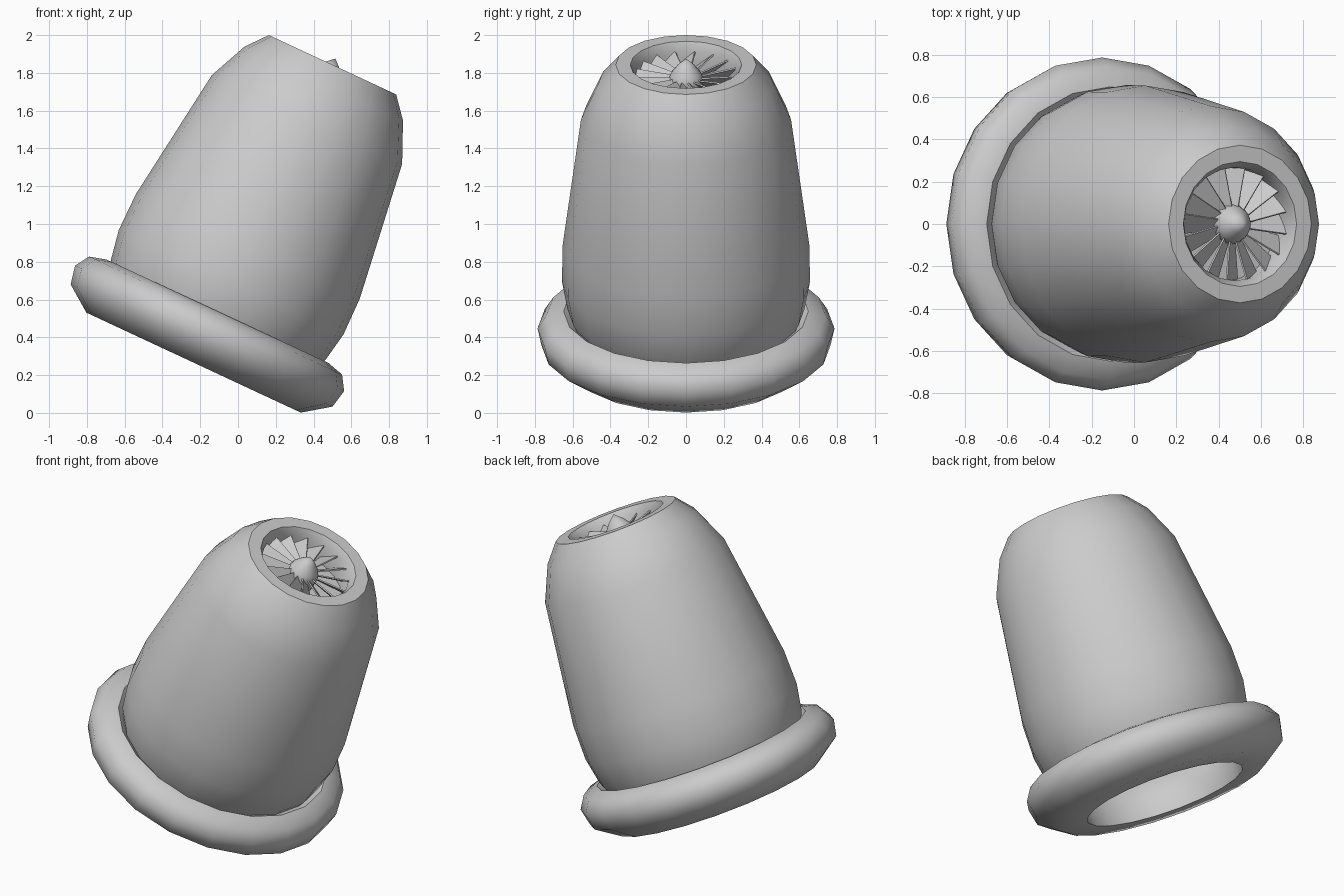
import bpy, bmesh, math
from mathutils import Matrix

if "Cube" in bpy.data.objects:
    bpy.data.objects.remove(bpy.data.objects["Cube"])

# Everything is modelled along local z, then tilted 25 degrees towards +x
TILT = Matrix.Translation((-0.235, 0, 0.266)) @ Matrix.Rotation(math.radians(25), 4, 'Y')


def finish(name, bm, angle=40):
    bmesh.ops.recalc_face_normals(bm, faces=bm.faces)
    me = bpy.data.meshes.new(name)
    bm.to_mesh(me)
    bm.free()
    ob = bpy.data.objects.new(name, me)
    bpy.context.collection.objects.link(ob)
    ob.matrix_world = TILT
    bpy.ops.object.select_all(action='DESELECT')
    ob.select_set(True)
    bpy.context.view_layer.objects.active = ob
    bpy.ops.object.shade_smooth_by_angle(angle=math.radians(angle))
    return ob


def lathe(name, profile, sides=20, closed=False, angle=40):
    """Spin (radius, height) points around the local z axis."""
    bm = bmesh.new()
    rings = []
    for r, h in profile:
        if r == 0:
            rings.append([bm.verts.new((0, 0, h))] * sides)
        else:
            rings.append([bm.verts.new((r * math.cos(math.tau * i / sides),
                                        r * math.sin(math.tau * i / sides), h))
                          for i in range(sides)])
    pairs = list(zip(rings, rings[1:]))
    if closed:
        pairs.append((rings[-1], rings[0]))
    for a, b in pairs:
        for i in range(sides):
            j = (i + 1) % sides
            bm.faces.new(list(dict.fromkeys((a[i], a[j], b[j], b[i]))))
    return finish(name, bm, angle)


# Cowling: outer shell, flat intake lip, intake throat
lathe("engine_cowling", [(0.595, 0.24), (0.627, 0.31), (0.656, 0.47), (0.654, 0.68),
                         (0.556, 1.42), (0.463, 1.63), (0.372, 1.74),
                         (0.295, 1.74), (0.268, 1.69), (0.268, 1.56)])

# Rounded collar around the exhaust end
lathe("exhaust_collar", [(0.626, 0), (0.765, 0.10), (0.786, 0.20), (0.739, 0.275),
                         (0.648, 0.30), (0.57, 0.24), (0.49, 0.12), (0.48, 0.0)],
      closed=True, angle=45)

# Back plate behind the fan
lathe("fan_back_plate", [(0, 1.57), (0.268, 1.57)])

# Pointed spinner in the middle of the fan
lathe("fan_spinner", [(0, 1.776), (0.045, 1.735), (0.08, 1.69), (0.095, 1.65),
                      (0.09, 1.62), (0.085, 1.57)], sides=16, angle=50)

# Fan blades: thin pitched slabs that widen outward
bm = bmesh.new()
BLADES = 16
for k in range(BLADES):
    spin = Matrix.Rotation(math.tau * k / BLADES, 4, 'Z')
    pitch = Matrix.Rotation(math.radians(-42), 4, 'X')
    m = spin @ Matrix.Translation((0.17, 0, 1.65)) @ pitch
    blade = bmesh.ops.create_cube(bm, size=1)["verts"]
    for v in blade:
        chord = 0.13 if v.co.x > 0 else 0.06
        v.co.x *= 0.19
        v.co.y *= chord
        v.co.z *= 0.008
        v.co = m @ v.co
finish("fan_blades", bm, 30)
